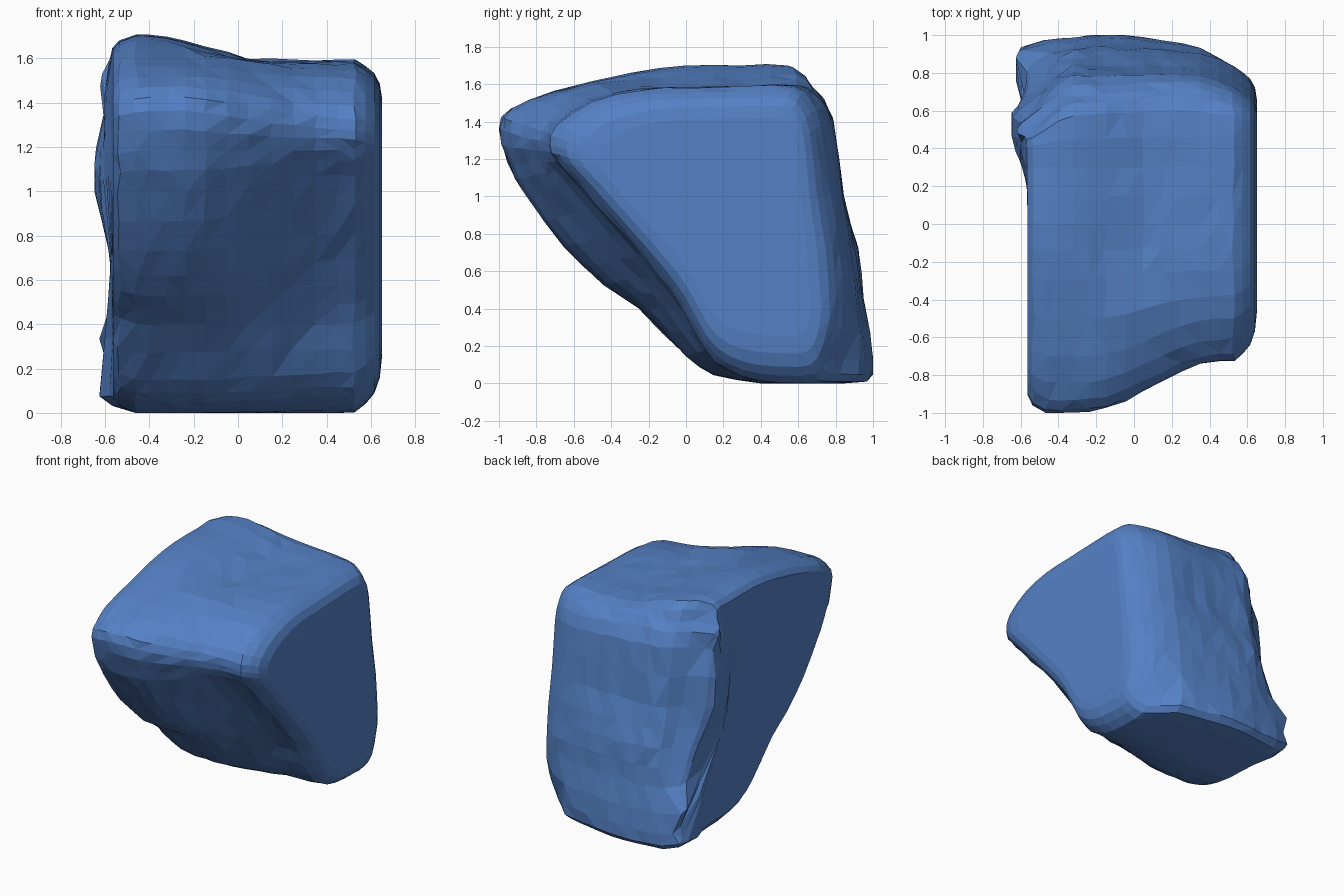
import bpy, bmesh, math, random
from mathutils import Vector

if "Cube" in bpy.data.objects:
    bpy.data.objects.remove(bpy.data.objects["Cube"])

random.seed(4)

# Side outlines (y, z): left half of the rock juts forward, right half is cut back
LEFT = [(-1, 1.36), (-.93, 1.47), (-.7, 1.56), (-.3, 1.66), (0, 1.7), (.3, 1.7), (.57, 1.7),
        (.68, 1.58), (.78, 1.42), (.84, 1.0), (.91, .72), (.92, .45), (.96, .13), (.92, .01),
        (.65, 0), (.4, 0), (.15, .05), (0, .15), (-.25, .4), (-.44, .53), (-.65, .73),
        (-.85, 1.0), (-.95, 1.18)]
RIGHT = [(-.73, 1.28), (-.69, 1.39), (-.5, 1.51), (-.25, 1.57), (0, 1.58), (.3, 1.59), (.6, 1.59),
         (.72, 1.52), (.79, 1.38), (.84, 1.0), (.89, .7), (.91, .45), (.94, .13), (.89, .01),
         (.65, 0), (.4, .01), (.22, .07), (.1, .18), (-.02, .4), (-.15, .58), (-.35, .81),
         (-.58, 1.07), (-.69, 1.19)]
# (x, scale of the outline): flat left side, softly rounded right side
SECTIONS = [(-.565, .3), (-.565, .65), (-.565, .92), (-.535, .965), (-.46, 1), (-.4, 1), (-.32, 1),
            (-.24, 1), (-.15, 1), (-.05, 1), (.05, 1), (.15, 1), (.25, 1), (.35, 1), (.45, 1),
            (.525, .995), (.575, .955), (.615, .905), (.64, .83), (.65, .73), (.65, .35)]
CENTRE = Vector((.22, .95))


def bump(v, mid, width):
    return math.exp(-((v - mid) / width) ** 2)


def smooth(v, lo, hi):
    u = min(1, max(0, (v - lo) / (hi - lo)))
    return u * u * (3 - 2 * u)


def rounded(pts):
    """Closed spline through the points, two steps per span."""
    out = []
    n = len(pts)
    for i in range(n):
        a, b, c, d = (Vector(pts[(i + k) % n]) for k in (-1, 0, 1, 2))
        out += [b, (b + c) * .5625 - (a + d) * .0625]
    return out


LEFT, RIGHT = rounded(LEFT), rounded(RIGHT)


def ring(bm, x, scale):
    verts = []
    for a, b in zip(LEFT, RIGHT):
        # the top steps down sooner than the front steps back
        top = smooth(a.y, 1.55, 1.67) * smooth(a.x, -.6, -.1)
        t = smooth(x, -.27, .45) * (1 - top) + smooth(x, -.42, .14) * top
        y, z = CENTRE + (a.lerp(b, t) - CENTRE) * scale
        # back foot swells outwards, back corners are worn round
        y += .05 * bump(x, -.1, .3) * smooth(y, .6, .85) * smooth(1.0 - z, 0, .9)
        y -= .08 * smooth(x, .3, .62) * smooth(y, .45, .8)
        y -= .12 * smooth(x, .3, .56) * smooth(y, .4, .9) * smooth(.45 - z, 0, .45)
        y -= .2 * smooth(-x, .33, .565) * smooth(y, .35, .75) * smooth(z, .25, .9)
        # lumps along the rear edge of the left side
        lump = .09 * bump(z, 1.08, .28) + .05 * bump(z, 1.5, .08)
        foot = .07 * bump(z, .3, .09) + .06 * bump(z, .08, .06)
        edge = smooth(-x, .42, .54)
        px = x - edge * (lump * smooth(y, .15, .52) + foot * smooth(y, .55, .75))
        # slight chipping on the worn faces only
        if .05 < z < 1.65 and -.55 < x < .55:
            y = max(-1, min(1, y + random.uniform(-.006, .006)))
            z += random.uniform(-.006, .006)
            px += random.uniform(-.01, .01)
        verts.append(bm.verts.new((px, y, max(z, 0))))
    return verts


# Boulder: skin the rings, then close both sides
bm = bmesh.new()
rings = [ring(bm, x, s) for x, s in SECTIONS]
n = len(LEFT)
for r0, r1 in zip(rings, rings[1:]):
    for i in range(n):
        j = (i + 1) % n
        bm.faces.new((r0[i], r0[j], r1[j], r1[i]))
bm.faces.new(rings[0])
bm.faces.new(rings[-1])
bmesh.ops.triangulate(bm, faces=bm.faces[:])
bmesh.ops.recalc_face_normals(bm, faces=bm.faces[:])
mesh = bpy.data.meshes.new("boulder")
bm.to_mesh(mesh)
bm.free()
rock = bpy.data.objects.new("boulder", mesh)
bpy.context.collection.objects.link(rock)

# Blue stone colour
mat = bpy.data.materials.new("blue_stone")
mat.diffuse_color = (.09, .22, .56, 1)
mat.use_nodes = True
mat.node_tree.nodes["Principled BSDF"].inputs["Base Color"].default_value = mat.diffuse_color
mesh.materials.append(mat)
